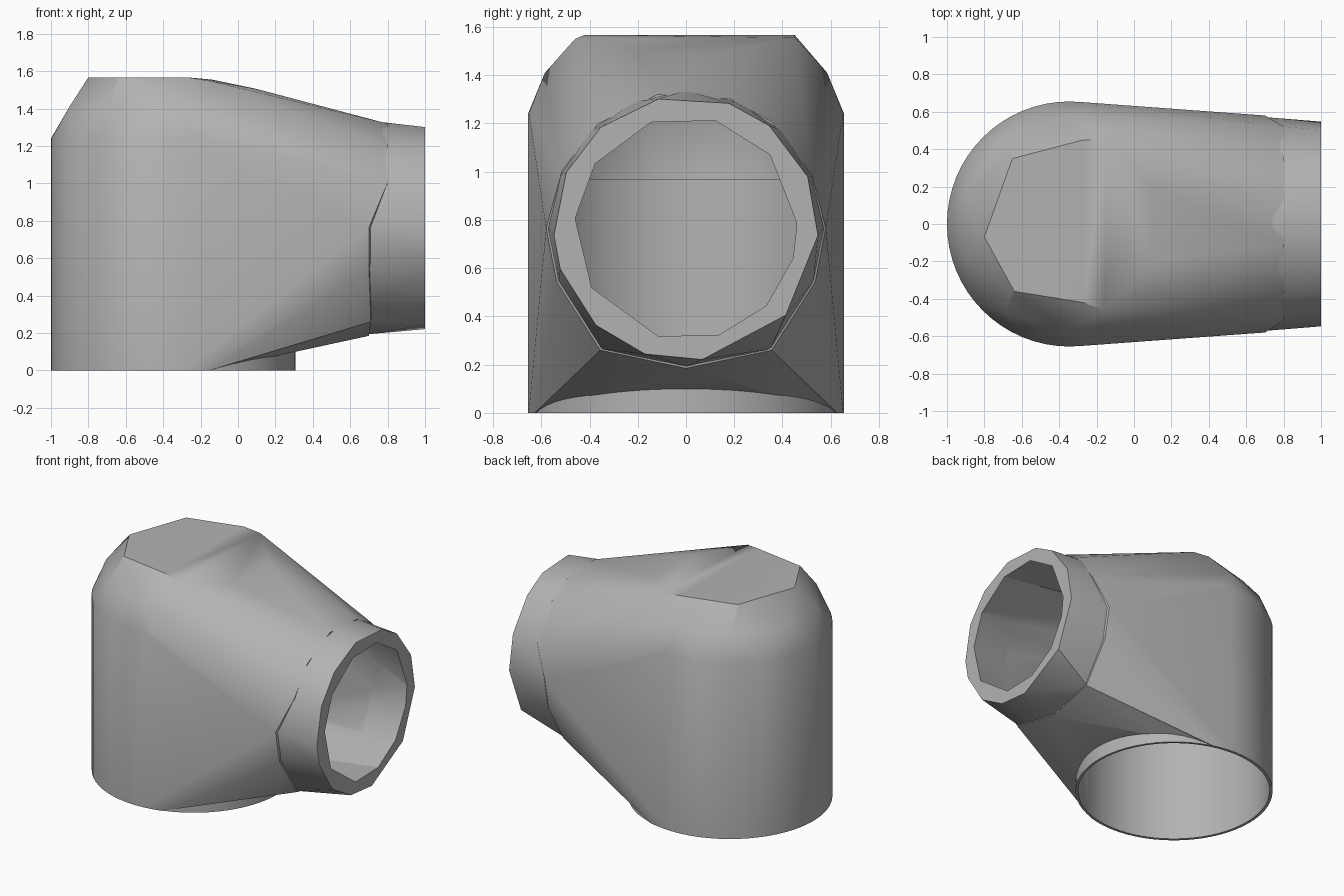
import bpy, bmesh, math
from mathutils import Vector

cube = bpy.data.objects.get("Cube")
if cube:
    bpy.data.objects.remove(cube, do_unlink=True)

AXIS_X = -0.345   # centre of the upright cylinder
RADIUS = 0.655
PIPE_Z = 0.765    # centre of the side opening
OUTER_TURNS = [-3, 23, 51, 71, 102, 130, 155, 183, 198, 227, 252, 277, 319]
INNER_TURNS = [2, 41, 75, 108, 145, 175, 212, 256, 287, 316, 345]
EVEN_TURNS = [i * 22.5 for i in range(16)]

grey = bpy.data.materials.new("plain_grey")
grey.use_nodes = True
colour = (0.45, 0.45, 0.45, 1)
grey.diffuse_color = colour
for node in grey.node_tree.nodes:
    if node.type == 'BSDF_PRINCIPLED':
        node.inputs["Base Color"].default_value = colour


def upright_ring(radius, z, count, turn=0.0):
    angles = [turn + math.tau * i / count for i in range(count)]
    return [Vector((AXIS_X + radius * math.cos(a), radius * math.sin(a), z)) for a in angles]


def pipe_ring(radius, x, turns):
    angles = [math.radians(t) for t in turns]
    return [Vector((x, radius * math.cos(a), PIPE_Z + radius * math.sin(a))) for a in angles]


def mirrored(x, y, z):
    return [Vector((x, y, z)), Vector((x, -y, z))]


def hull(name, points):
    """Wrap a convex solid around the given rings."""
    bm = bmesh.new()
    for p in points:
        bm.verts.new(p)
    bmesh.ops.convex_hull(bm, input=bm.verts[:])
    loose = [v for v in bm.verts if not v.link_faces]
    bmesh.ops.delete(bm, geom=loose, context='VERTS')
    bmesh.ops.dissolve_limit(bm, angle_limit=math.radians(0.5),
                             verts=bm.verts[:], edges=bm.edges[:])
    bmesh.ops.recalc_face_normals(bm, faces=bm.faces[:])
    mesh = bpy.data.meshes.new(name)
    bm.to_mesh(mesh)
    bm.free()
    mesh.materials.append(grey)
    ob = bpy.data.objects.new(name, mesh)
    bpy.context.collection.objects.link(ob)
    return ob


def carve(ob, cutters):
    bpy.ops.object.select_all(action='DESELECT')
    ob.select_set(True)
    bpy.context.view_layer.objects.active = ob
    for cutter in cutters:
        mod = ob.modifiers.new("cut", 'BOOLEAN')
        mod.operation = 'DIFFERENCE'
        mod.solver = 'EXACT'
        mod.object = cutter
        bpy.ops.object.modifier_apply(modifier=mod.name)
    bpy.ops.object.shade_smooth_by_angle(angle=math.radians(28))


# Outer body: half base ring, faceted dome and funnel end wrapped together
base = [p for p in upright_ring(RADIUS, 0, 64) if p.x < -0.12]
shoulder = upright_ring(RADIUS, 1.24, 64)
dome = upright_ring(0.585, 1.41, 10, math.tau / 20)
crown = [Vector(p) for p in (
    (-0.8, -0.07, 1.567), (-0.65, 0.35, 1.567), (-0.27, 0.45, 1.567),
    (-0.64, -0.36, 1.567), (-0.27, -0.42, 1.567), (-0.16, -0.46, 1.55),
    (-0.14, 0.45, 1.555))] + mirrored(0.1, 0.2, 1.505)
funnel = [p for p in pipe_ring(0.567, 0.8, OUTER_TURNS) if p.z > PIPE_Z + 0.1]
funnel += [p for p in pipe_ring(0.58, 0.7, EVEN_TURNS) if p.z < PIPE_Z + 0.1]
body = hull("outer_body", base + shoulder + dome + crown + funnel
            + mirrored(0.71, 0.355, 0.26))

# Mouth of the side pipe, tapering from the funnel's lower corners
mouth = hull("pipe_mouth", pipe_ring(0.572, 0.69, EVEN_TURNS)
             + pipe_ring(0.548, 1, OUTER_TURNS) + mirrored(0.7, 0.35, 0.265))

# Upright sleeve standing inside the body
sleeve = hull("upright_sleeve", upright_ring(0.652, 0, 64) + upright_ring(0.652, 0.968, 64))

# Hollow spaces: cylinder bores, and a funnel from the dome to the mouth
bore = hull("bore_cutter", upright_ring(0.643, -0.3, 64) + upright_ring(0.643, 0.965, 64))
sleeve_bore = hull("sleeve_cutter", upright_ring(0.635, -0.3, 64) + upright_ring(0.635, 1.3, 64))
inner_base = [p for p in upright_ring(0.59, 0.22, 32) if p.x < -0.25]
inner_base += mirrored(-0.2, 0.32, 0.08)
inner_dome = (upright_ring(0.61, 1.2, 32) + upright_ring(0.54, 1.37, 10, math.tau / 20)
              + [p for p in upright_ring(0.4, 1.49, 9, math.pi) if p.x < -0.1])
hollow = hull("hollow_cutter", inner_base + inner_dome + pipe_ring(0.457, 1.02, INNER_TURNS))

carve(body, [bore, hollow])
carve(mouth, [hollow])
carve(sleeve, [sleeve_bore, hollow])
for cutter in (bore, sleeve_bore, hollow):
    bpy.data.objects.remove(cutter, do_unlink=True)
